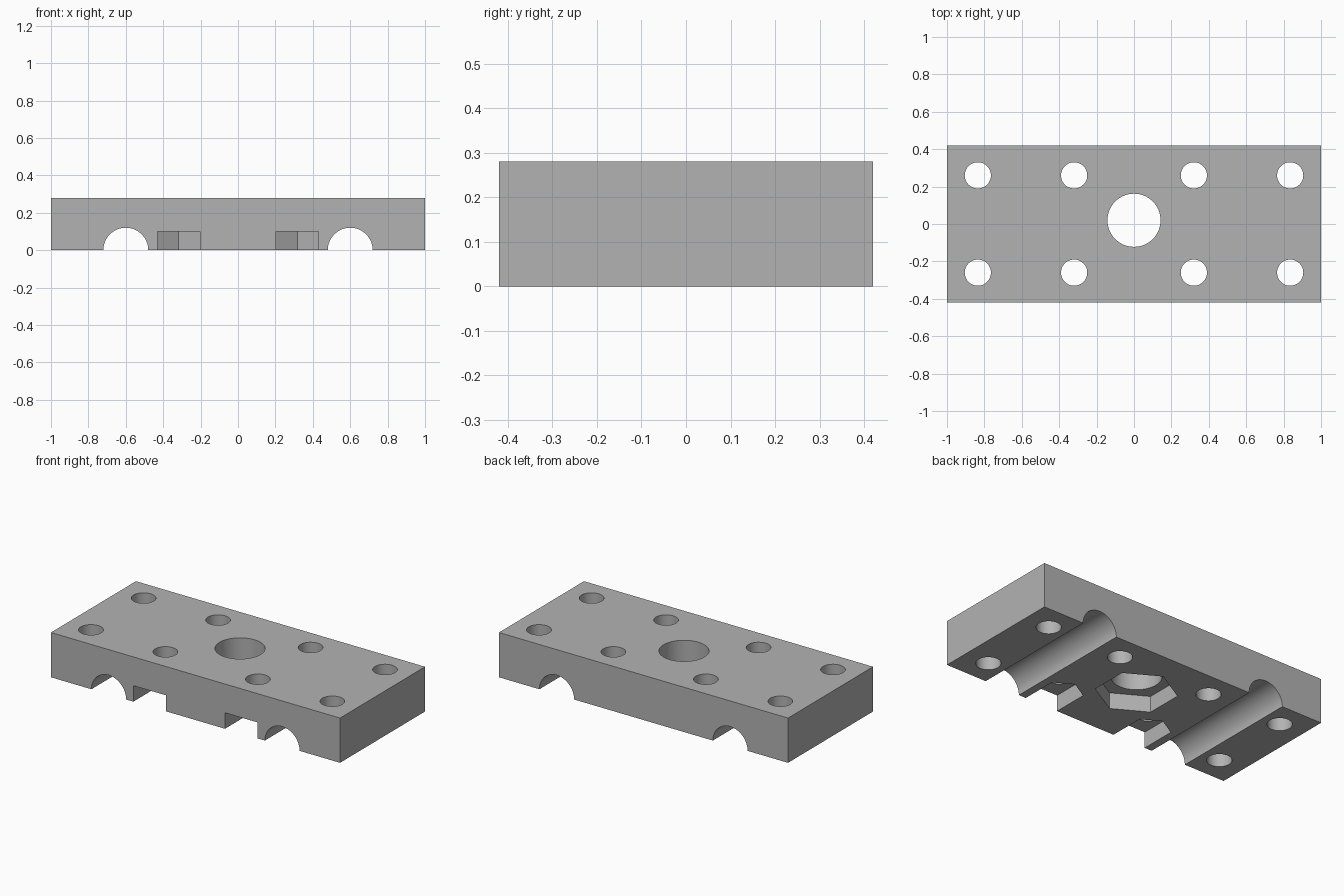
import bpy
import bmesh
from math import cos, sin, pi, radians
from mathutils import Matrix

default = bpy.data.objects.get("Cube")
if default:
    bpy.data.objects.remove(default, do_unlink=True)

LENGTH, DEPTH, HEIGHT = 2.0, 0.84, 0.28
POCKET = 0.10  # depth of the nut pockets

grey = bpy.data.materials.new("plain grey")
grey.use_nodes = True
colour = (0.45, 0.45, 0.45, 1)
grey.diffuse_color = colour
grey.node_tree.nodes["Principled BSDF"].inputs["Base Color"].default_value = colour


def prism(name, outline, low, high, turn=None):
    """Extrude a 2D outline between two heights, optionally turned."""
    bm = bmesh.new()
    face = bm.faces.new([bm.verts.new((x, y, low)) for x, y in outline])
    top = bmesh.ops.extrude_face_region(bm, geom=[face])
    moved = [v for v in top["geom"] if isinstance(v, bmesh.types.BMVert)]
    bmesh.ops.translate(bm, verts=moved, vec=(0, 0, high - low))
    if turn:
        bmesh.ops.transform(bm, matrix=turn, verts=bm.verts)
    bmesh.ops.recalc_face_normals(bm, faces=bm.faces)
    mesh = bpy.data.meshes.new(name)
    bm.to_mesh(mesh)
    bm.free()
    mesh.materials.append(grey)
    obj = bpy.data.objects.new(name, mesh)
    bpy.context.collection.objects.link(obj)
    return obj


def ring(x, y, radius, sides):
    """Regular outline with one corner pointing to the back."""
    angles = [pi / 2 + 2 * pi * i / sides for i in range(sides)]
    return [(x + radius * cos(a), y + radius * sin(a)) for a in angles]


# Plain block
hx, hy = LENGTH / 2, DEPTH / 2
block = prism("clamp_block", [(-hx, -hy), (hx, -hy), (hx, hy), (-hx, hy)], 0, HEIGHT)
cutters = []

# Centre bore with its hexagonal nut pocket underneath
cutters.append(prism("centre_bore_cutter", ring(0, 0.02, 0.142, 64), -0.1, 0.4))
cutters.append(prism("centre_nut_cutter", ring(0, 0.02, 0.231, 6), -0.1, POCKET))

along_y = Matrix.Rotation(radians(90), 4, "X")
for side in (-1, 1):
    # Half-round rod channel running front to back
    cutters.append(prism("rod_channel_cutter", ring(side * 0.6, 0, 0.12, 64), -0.6, 0.6, along_y))

    # Screw holes
    for x in (0.32, 0.835):
        for y in (-0.26, 0.26):
            cutters.append(prism("screw_hole_cutter", ring(side * x, y, 0.07, 48), -0.1, 0.4))

    # Nut slot, open to the front and pointed at the back
    cx, half, shoulder = side * 0.317, 0.113, -0.195
    slot = [(cx - half, -0.6), (cx + half, -0.6), (cx + half, shoulder),
            (cx, shoulder + half * 0.577), (cx - half, shoulder)]
    cutters.append(prism("nut_slot_cutter", slot, -0.1, POCKET))

# Cut everything from the block
bpy.ops.object.select_all(action="DESELECT")
bpy.context.view_layer.objects.active = block
block.select_set(True)
for cutter in cutters:
    cutter.hide_render = True
    mod = block.modifiers.new(cutter.name, "BOOLEAN")
    mod.operation = "DIFFERENCE"
    mod.solver = "EXACT"
    mod.object = cutter
    bpy.ops.object.modifier_apply(modifier=mod.name)
    bpy.data.objects.remove(cutter, do_unlink=True)

bpy.ops.object.shade_smooth_by_angle(angle=radians(30))
